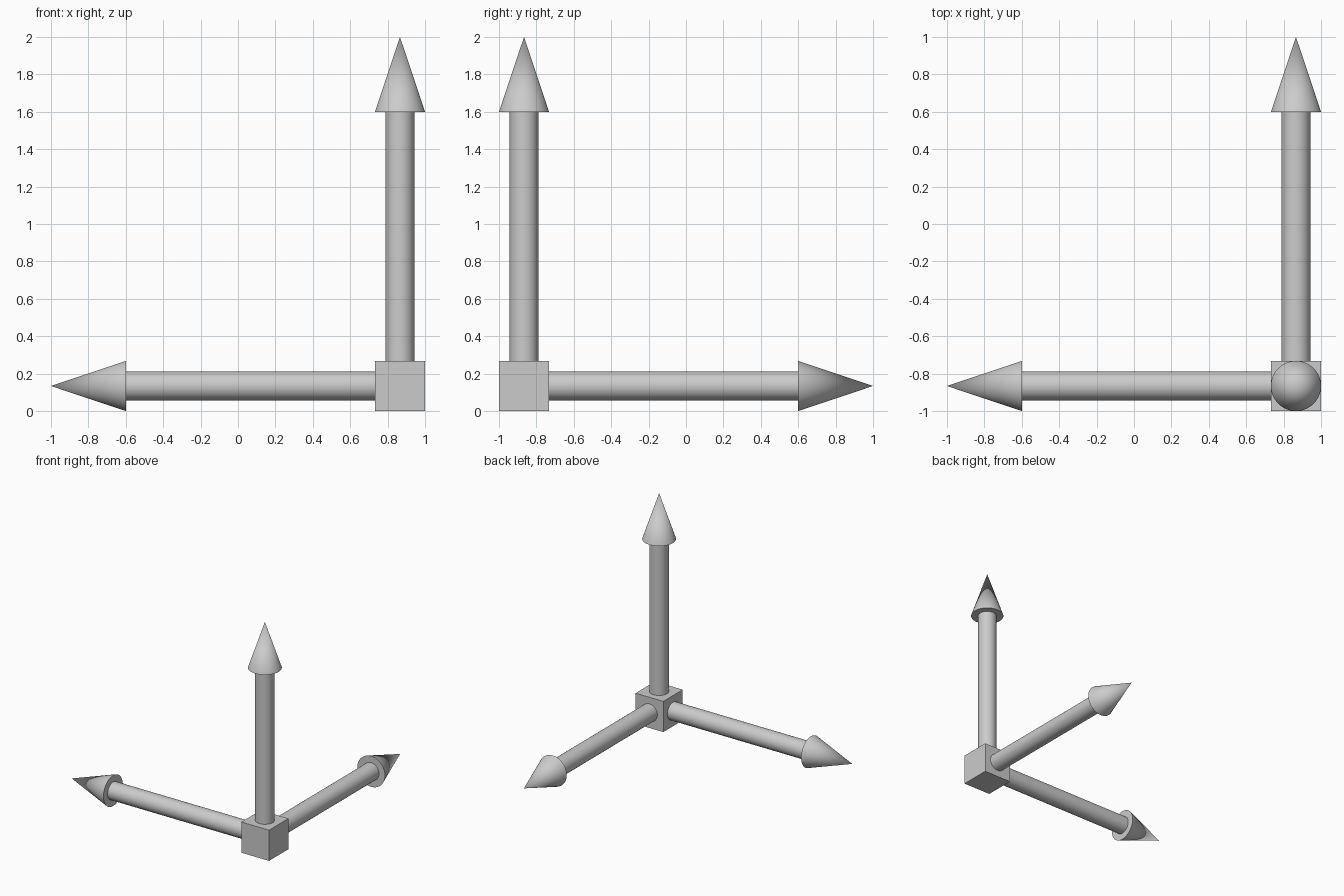
import bpy
from math import radians
from mathutils import Vector

if "Cube" in bpy.data.objects:
    bpy.data.objects.remove(bpy.data.objects["Cube"])

SIZE = 0.268           # corner cube edge, also the arrowhead diameter
HALF = SIZE / 2
REACH = 2 - HALF       # cube centre to arrow tip
HEAD = 0.4             # arrowhead length
SHAFT_R = 0.0765
SIDES = 64
CENTRE = Vector((1 - HALF, HALF - 1, HALF))


def finish(name):
    obj = bpy.context.object
    obj.name = name
    bpy.ops.object.shade_smooth_by_angle(angle=radians(30))


def arrow(name, direction):
    d = Vector(direction)
    rot = d.to_track_quat('Z', 'Y').to_euler()
    # shaft, sunk slightly into the cube and meeting the head's base
    start, end = HALF - 0.02, REACH - HEAD
    bpy.ops.mesh.primitive_cylinder_add(
        vertices=SIDES, radius=SHAFT_R, depth=end - start,
        location=CENTRE + d * (start + end) / 2, rotation=rot)
    finish(name + "_shaft")
    # pointed head
    bpy.ops.mesh.primitive_cone_add(
        vertices=SIDES, radius1=HALF, radius2=0, depth=HEAD,
        location=CENTRE + d * (REACH - HEAD / 2), rotation=rot)
    finish(name + "_arrowhead")


# corner cube
bpy.ops.mesh.primitive_cube_add(size=SIZE, location=CENTRE)
bpy.context.object.name = "corner_cube"

# three axis arrows
for name, direction in (("left", (-1, 0, 0)), ("back", (0, 1, 0)), ("up", (0, 0, 1))):
    arrow(name, direction)
